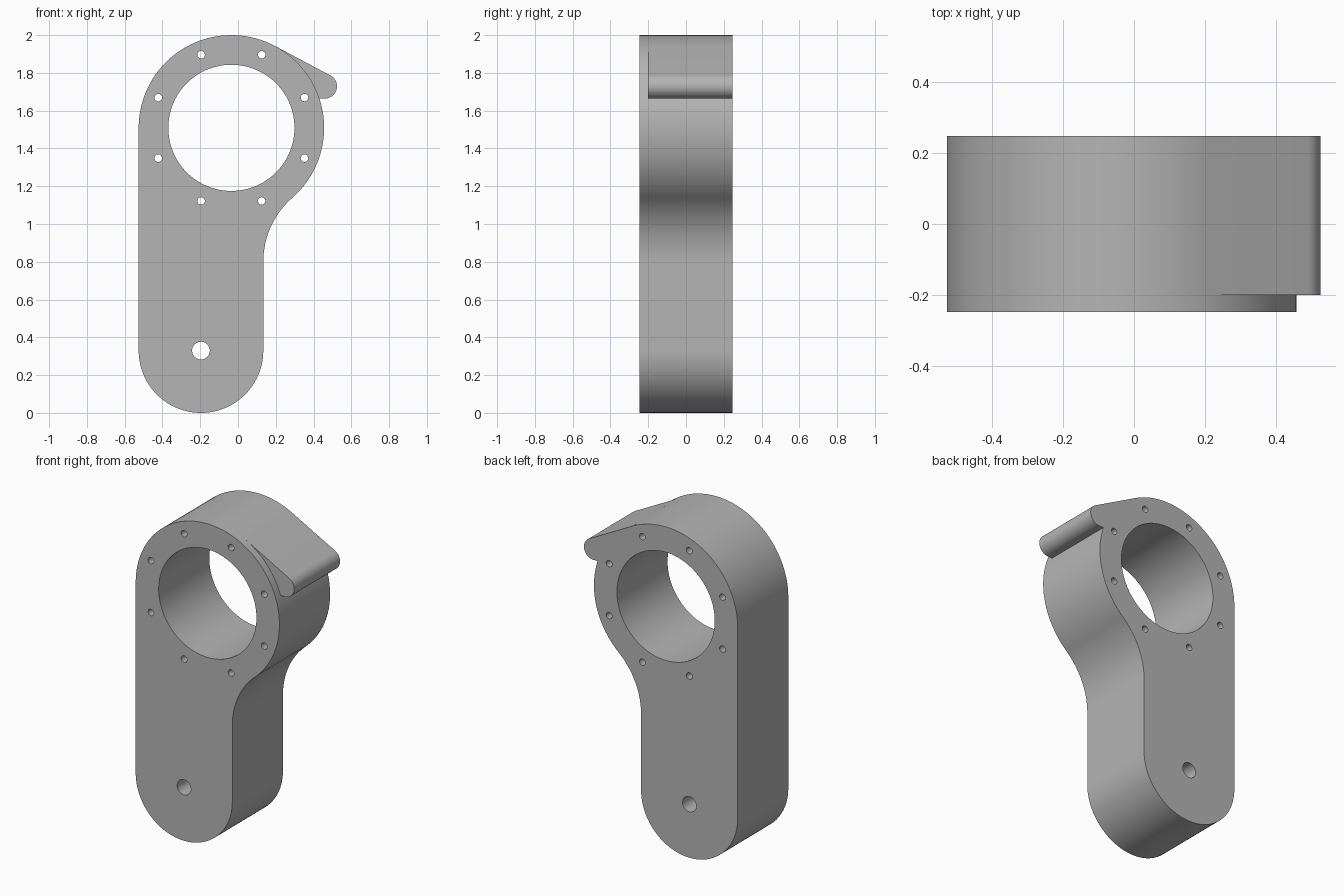
import bpy
import bmesh
from math import cos, sin, radians, degrees, acos, atan2, sqrt, pi

cube = bpy.data.objects.get("Cube")
if cube:
    bpy.data.objects.remove(cube)

# Main dimensions: (x, z) centres and radii
RING, RING_R, BORE_R = (-0.035, 1.509), 0.491, 0.334
FOOT, FOOT_R, PIVOT_R = (-0.196, 0.33), 0.33, 0.047
NOSE, NOSE_R = (0.459, 1.729), 0.065
BOLT_CIRCLE, BOLT_R = 0.419, 0.02
FRONT, BACK, TAB_FRONT = -0.247, 0.247, -0.2
FILLET_Z = 0.8

grey = bpy.data.materials.new("plain grey")
grey.use_nodes = True
colour = (0.46, 0.46, 0.46, 1)
grey.diffuse_color = colour
grey.node_tree.nodes["Principled BSDF"].inputs["Base Color"].default_value = colour


def arc(centre, radius, start, end, steps):
    """Points on an arc, angles in degrees."""
    angles = [radians(start + (end - start) * i / steps) for i in range(steps + 1)]
    return [(centre[0] + radius * cos(a), centre[1] + radius * sin(a)) for a in angles]


def prism(name, outline, y0, y1):
    """Extrude an (x, z) outline from y0 to y1."""
    bm = bmesh.new()
    face = bm.faces.new([bm.verts.new((x, y0, z)) for x, z in outline])
    grown = bmesh.ops.extrude_face_region(bm, geom=[face])["geom"]
    top = [v for v in grown if isinstance(v, bmesh.types.BMVert)]
    bmesh.ops.translate(bm, verts=top, vec=(0, y1 - y0, 0))
    bmesh.ops.recalc_face_normals(bm, faces=bm.faces)
    mesh = bpy.data.meshes.new(name)
    bm.to_mesh(mesh)
    bm.free()
    mesh.materials.append(grey)
    obj = bpy.data.objects.new(name, mesh)
    bpy.context.collection.objects.link(obj)
    return obj


def combine(target, tool, operation):
    """Apply a boolean and discard the tool."""
    mod = target.modifiers.new(operation.lower(), "BOOLEAN")
    mod.operation, mod.object, mod.solver = operation, tool, "EXACT"
    bpy.context.view_layer.objects.active = target
    bpy.ops.object.modifier_apply(modifier=mod.name)
    bpy.data.objects.remove(tool)


# Arm body: rounded foot, concave fillet, large ring end
wall_x = FOOT[0] + FOOT_R
dx, dz = wall_x - RING[0], FILLET_Z - RING[1]
fillet_r = (dx * dx + dz * dz - RING_R ** 2) / (2 * (RING_R - dx))
fillet = (wall_x + fillet_r, FILLET_Z)
meet = degrees(atan2(fillet[1] - RING[1], fillet[0] - RING[0]))
outline = arc(FOOT, FOOT_R, 180, 360, 48)
outline += arc(fillet, fillet_r, 180, meet + 180, 20)
outline += arc(RING, RING_R, meet, 180, 72)[1:]
body = prism("arm_body", outline, FRONT, BACK)

# Tangent tab with a rounded nose, set back from the front face
tx, tz = NOSE[0] - RING[0], NOSE[1] - RING[1]
tangent = degrees(atan2(tz, tx) + acos((RING_R - NOSE_R) / sqrt(tx * tx + tz * tz)))
tab_outline = arc(RING, RING_R, tangent, tangent, 1)[:1]
tab_outline += arc(NOSE, NOSE_R, tangent, -90, 24)
tab_outline += [(NOSE[0] - 0.09, NOSE[1] - NOSE_R)]
combine(body, prism("tab", tab_outline, TAB_FRONT, BACK), "UNION")

# Through holes: bore, pivot and the ring of bolt holes
holes = [(RING, BORE_R, 96), (FOOT, PIVOT_R, 32)]
holes += [(p, BOLT_R, 20) for p in arc(RING, BOLT_CIRCLE, 22.5, 337.5, 7)]
for centre, radius, sides in holes:
    cutter = prism("hole_cutter", arc(centre, radius, 0, 360, sides)[:-1], FRONT - 0.1, BACK + 0.1)
    combine(body, cutter, "DIFFERENCE")

# Smooth the curved walls, keep the rims sharp
bpy.ops.object.select_all(action="DESELECT")
body.select_set(True)
bpy.context.view_layer.objects.active = body
bpy.ops.object.shade_smooth_by_angle(angle=pi / 6)
